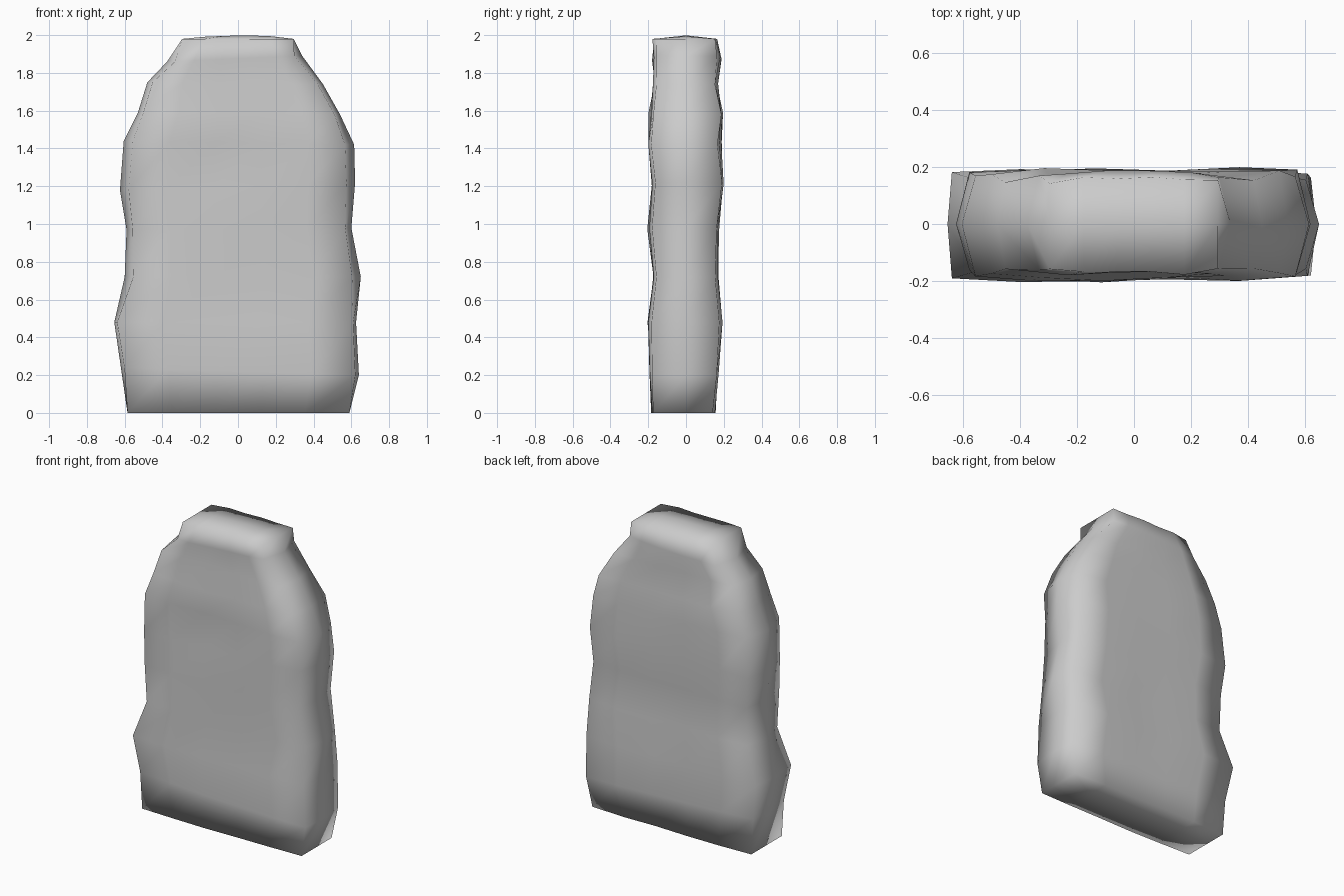
import bpy, bmesh, random

if "Cube" in bpy.data.objects:
    bpy.data.objects.remove(bpy.data.objects["Cube"])

random.seed(4)

# Outline rows: z left, left x, z right, right x, front y, back y
rows = [
    (0.00, -.585, 0.00, .59, -.195, .16),
    (0.24, -.62, 0.20, .64, -.195, .175),
    (0.48, -.655, 0.48, .625, -.21, .195),
    (0.72, -.60, 0.72, .65, -.18, .175),
    (0.97, -.59, 0.98, .60, -.205, .18),
    (1.18, -.625, 1.22, .62, -.185, .205),
    (1.44, -.605, 1.42, .615, -.20, .19),
    (1.59, -.53, 1.58, .54, -.20, .20),
    (1.75, -.48, 1.74, .45, -.18, .17),
    (1.86, -.375, 1.89, .34, -.18, .19),
    (1.98, -.295, 1.98, .295, -.18, .165),
]
steps = [0, .2, .4, .6, .8, 1]
last = len(rows) - 1
bm = bmesh.new()


def face_points(row, y, inset):
    """One row of points across the front or back of the slab."""
    zl, xl, zr, xr = row[:4]
    pts = []
    for t in steps:
        edge = t in (0, 1)
        x = xl + (xr - xl) * t
        x -= inset * ((t == 1) - (t == 0))
        yy = y * random.uniform(.86, .94) if edge else y * random.uniform(.91, 1)
        pts.append(bm.verts.new((x, yy, zl + (zr - zl) * t)))
    return pts


# Chipped slab: stacked rings of front, side and back points
fronts, backs, rings = [], [], []
mids = []
for i, row in enumerate(rows):
    inset = 0 if i in (0, last) else random.uniform(.012, .05)
    f, b = face_points(row, row[4], inset), face_points(row, row[5], inset)
    left = bm.verts.new((row[1], 0, row[0]))
    right = bm.verts.new((row[3], 0, row[2]))
    fronts.append(f)
    backs.append(b)
    mids.append((left, right))
    rings.append(f + [right] + b[::-1] + [left])

for a, b in zip(rings, rings[1:]):
    for k in range(len(a)):
        n = (k + 1) % len(a)
        bm.faces.new((a[k], a[n], b[n], b[k]))

# Flat base and slightly ridged top
for i, z in ((0, 0), (last, 2.0)):
    row = rows[i]
    mid = [bm.verts.new((row[1] + (row[3] - row[1]) * t, 0,
                         z - (abs(t - .55) * .025 if i else 0))) for t in steps[1:-1]]
    mid = [mids[i][0]] + mid + [mids[i][1]]
    for p, q in ((fronts[i], mid), (mid, backs[i])):
        for k in range(5):
            bm.faces.new((p[k], p[k + 1], q[k + 1], q[k]))

bmesh.ops.recalc_face_normals(bm, faces=bm.faces)
mesh = bpy.data.meshes.new("stone_slab")
bm.to_mesh(mesh)
bm.free()
mesh.shade_smooth()
slab = bpy.data.objects.new("stone_slab", mesh)
bpy.context.collection.objects.link(slab)
